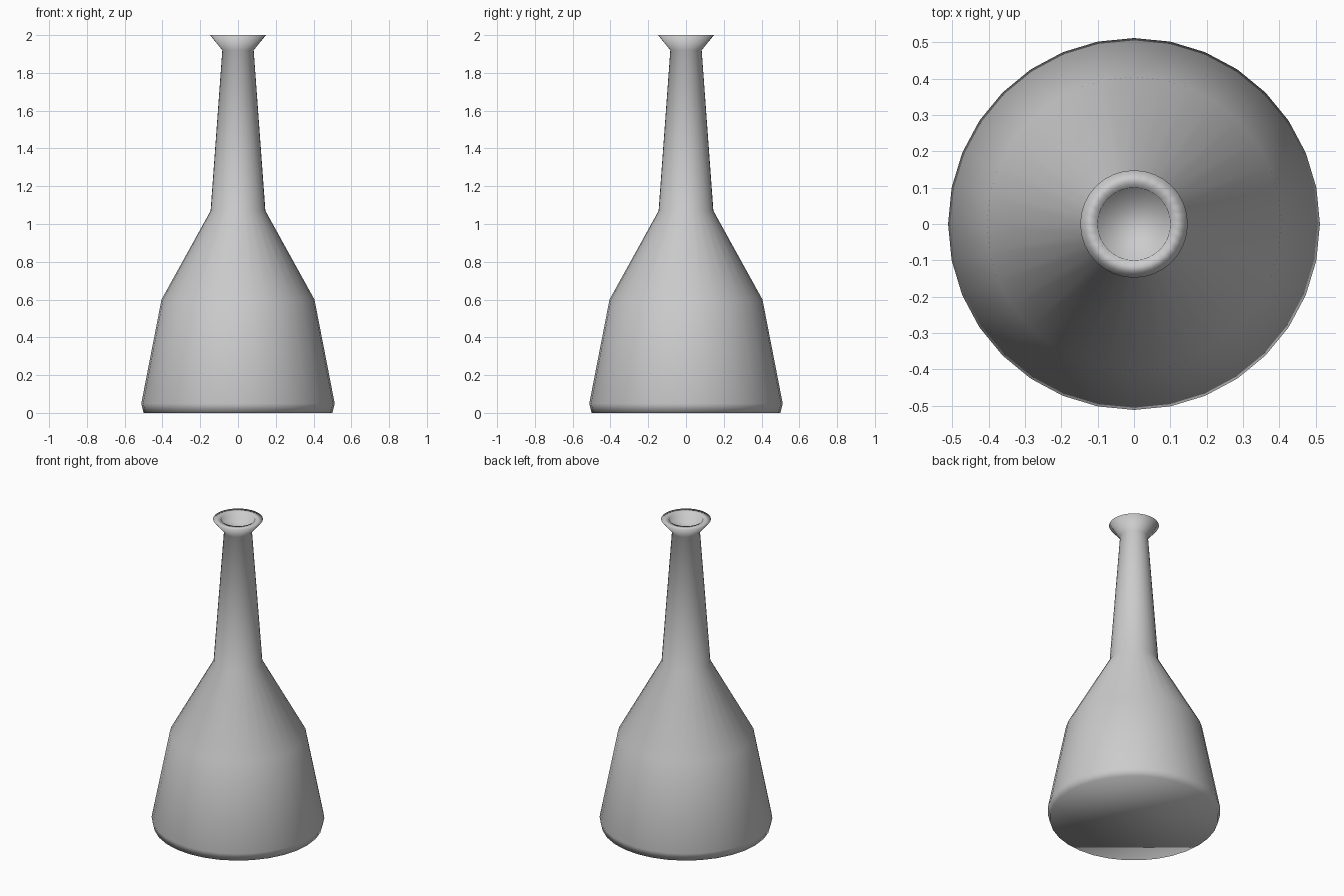
import bpy, bmesh, math

if "Cube" in bpy.data.objects:
    bpy.data.objects.remove(bpy.data.objects["Cube"])

SEGMENTS = 32

# Outline from base to lip, then down into the shallow mouth: (radius, height)
PROFILE = [(0.50, 0.0), (0.512, 0.05), (0.405, 0.60), (0.145, 1.07),
           (0.083, 1.92), (0.148, 2.0), (0.10, 2.0), (0.098, 1.95)]


def lathe(name, profile):
    bm = bmesh.new()
    rings = []
    for r, z in profile:
        rings.append([bm.verts.new((r * math.cos(math.tau * i / SEGMENTS),
                                    r * math.sin(math.tau * i / SEGMENTS), z))
                      for i in range(SEGMENTS)])
    for low, high in zip(rings, rings[1:]):
        for i in range(SEGMENTS):
            j = (i + 1) % SEGMENTS
            bm.faces.new((low[i], low[j], high[j], high[i]))
    # Flat base and mouth floor
    bm.faces.new(rings[0][::-1])
    bm.faces.new(rings[-1])
    for f in bm.faces:
        f.smooth = True
    mesh = bpy.data.meshes.new(name)
    bm.to_mesh(mesh)
    bm.free()
    obj = bpy.data.objects.new(name, mesh)
    bpy.context.collection.objects.link(obj)
    return obj


# Long-necked bottle
lathe("bottle", PROFILE)
